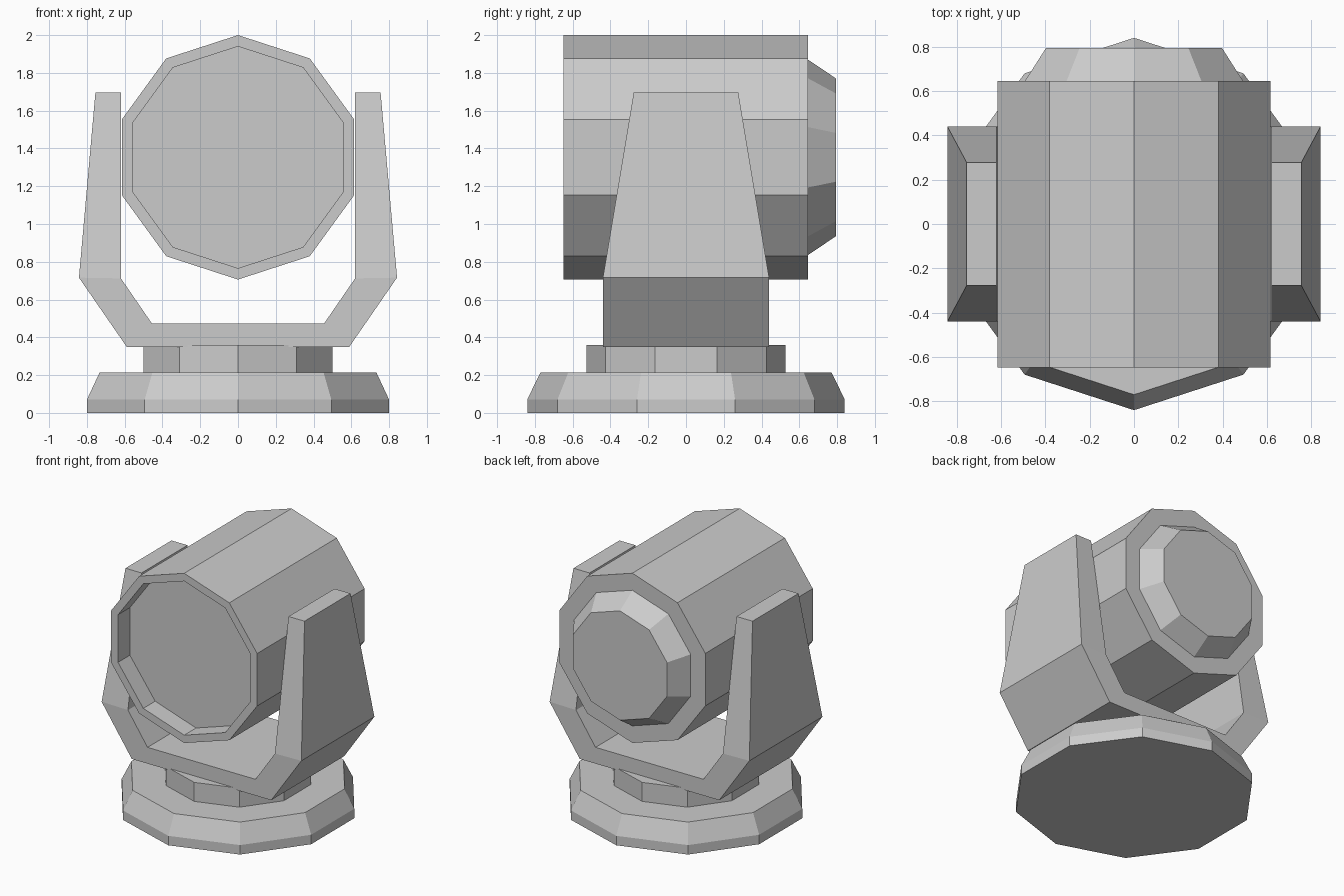
import bpy, bmesh, math

if "Cube" in bpy.data.objects:
    bpy.data.objects.remove(bpy.data.objects["Cube"])

SIDES = 10


def finish(name, bm):
    bmesh.ops.recalc_face_normals(bm, faces=bm.faces)
    mesh = bpy.data.meshes.new(name)
    bm.to_mesh(mesh)
    bm.free()
    obj = bpy.data.objects.new(name, mesh)
    bpy.context.collection.objects.link(obj)
    return obj


def turned(name, profile, place):
    """Ten-sided solid from (radius, height) pairs, capped at both ends."""
    bm = bmesh.new()
    rings = []
    for r, h in profile:
        ring = []
        for i in range(SIDES):
            a = 2 * math.pi * i / SIDES
            ring.append(bm.verts.new(place(r * math.sin(a), r * math.cos(a), h)))
        rings.append(ring)
    for low, high in zip(rings, rings[1:]):
        for i in range(SIDES):
            j = (i + 1) % SIDES
            bm.faces.new((low[i], low[j], high[j], high[i]))
    bm.faces.new(rings[0])
    bm.faces.new(rings[-1])
    return finish(name, bm)


def upright(u, v, h):
    return (u, v, h)


def along_y(u, v, h):
    return (u, h, v + 1.353)


# Base and swivel plate
turned("base", [(0.84, 0), (0.84, 0.072), (0.77, 0.215)], upright)
turned("swivel_plate", [(0.527, 0.20), (0.527, 0.36)], upright)

# Lamp head: recessed front, tapered rear cap
turned("lamp_head", [(0.587, -0.505), (0.587, -0.648), (0.647, -0.648),
                     (0.647, 0.646), (0.517, 0.646), (0.417, 0.795)], along_y)

# Yoke: stations of (outer x, z), (inner x, z), half depth, mirrored across x
half = [((0.755, 1.695), (0.62, 1.695), 0.277),
        ((0.842, 0.716), (0.62, 0.712), 0.44),
        ((0.588, 0.348), (0.455, 0.472), 0.44)]
stations = [(s, st) for s, sts in ((1, half), (-1, half[::-1])) for st in sts]
bm = bmesh.new()
loops = []
for s, ((ox, oz), (ix, iz), d) in stations:
    corners = ((ox, -d, oz), (ix, -d, iz), (ix, d, iz), (ox, d, oz))
    loops.append([bm.verts.new((s * x, y, z)) for x, y, z in corners])
for a, b in zip(loops, loops[1:]):
    for i in range(4):
        j = (i + 1) % 4
        bm.faces.new((a[i], a[j], b[j], b[i]))
bm.faces.new(loops[0])
bm.faces.new(loops[-1])
finish("yoke", bm)
